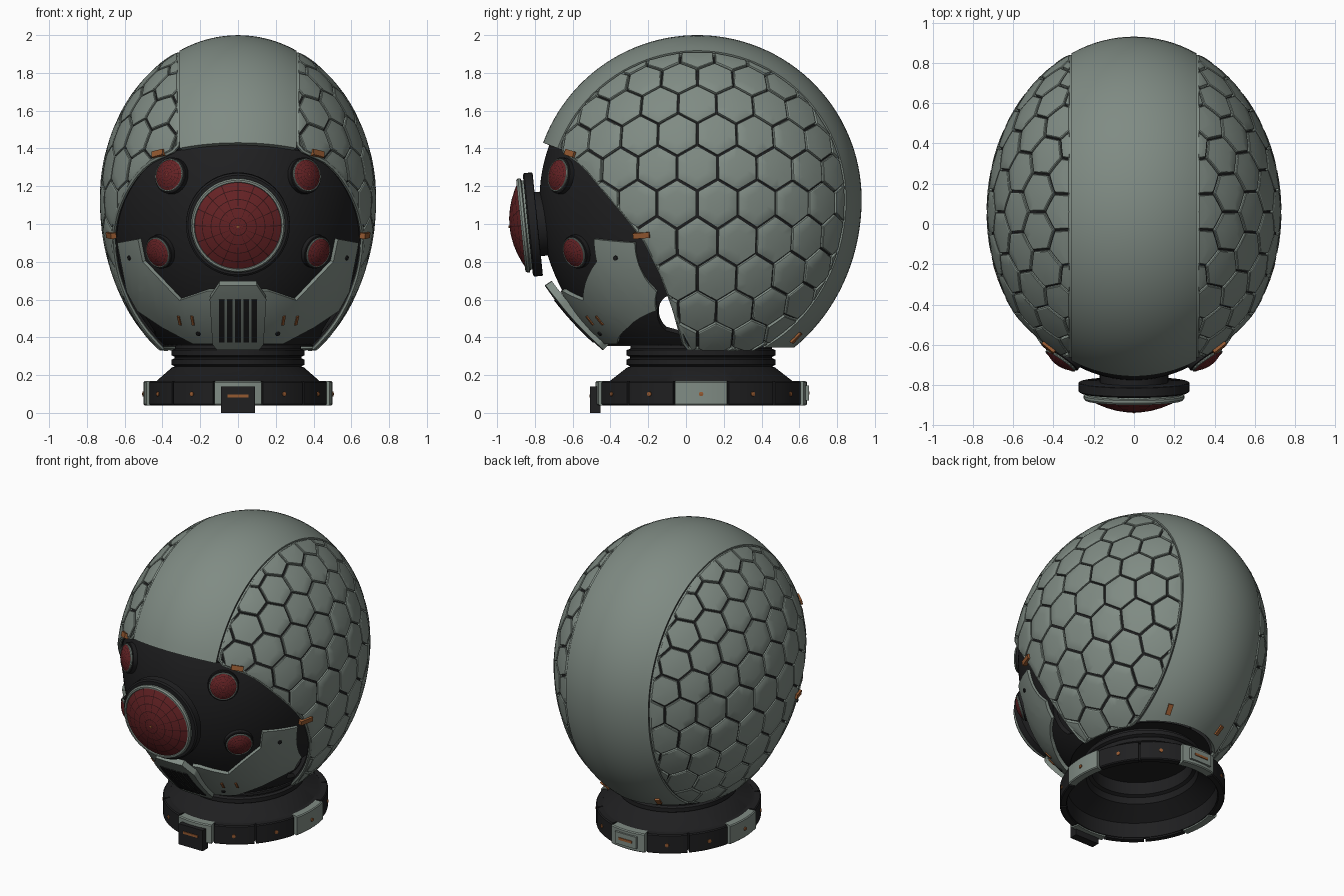
import bpy, bmesh, math
from mathutils import Vector, Matrix

if "Cube" in bpy.data.objects:
    bpy.data.objects.remove(bpy.data.objects["Cube"])

C = Vector((0, .06, 1.13))           # centre of the head shell


def mat(name, r, g, b):
    m = bpy.data.materials.new(name)
    m.diffuse_color = (r, g, b, 1)
    m.use_nodes = True
    m.node_tree.nodes["Principled BSDF"].inputs["Base Color"].default_value = m.diffuse_color
    return m


GREY = mat("armour_grey", .215, .26, .23)
BLACK = mat("matt_black", .014, .014, .015)
RED = mat("lens_red", .13, .016, .018)
DARK = mat("lens_line", .035, .007, .008)
ORANGE = mat("orange_accent", .30, .10, .03)


def surf(n, k=1.0):
    """Point on the shell for a unit direction; the lower half is taller."""
    return Vector((.73*k*n[0], .06 + .87*k*n[1], 1.13 + (.87 if n[2] > 0 else .97)*k*n[2]))


def on(x, z, k=1.0, back=False):
    c = .87 if z > 1.13 else .97
    q = max(0, 1 - (x/(.73*k))**2 - ((z-1.13)/(c*k))**2)
    return Vector((x, .06 + (1 if back else -1)*.87*k*math.sqrt(q), z))


def normal(p):
    c = .87 if p.z > 1.13 else .97
    return Vector((p.x/.73**2, (p.y-.06)/.87**2, (p.z-1.13)/c**2)).normalized()


# Side profile of the face opening, as (z, y)
CUT = [(.30, .01), (.35, -.005), (.55, -.06), (.735, -.127), (.92, -.22), (1.05, -.32),
       (1.21, -.455), (1.29, -.52), (1.345, -.58), (1.39, -.65), (1.43, -.755), (1.46, -.95)]


def cut(z):
    for (z0, y0), (z1, y1) in zip(CUT, CUT[1:]):
        if z <= z1:
            return y0 + (y1-y0)*(z-z0)/(z1-z0)
    return -9


def in_panel(p): return p.y > cut(p.z) and p.x > .315 and p.z > .345


def in_mask(p):
    bite = math.hypot(p.y + .04, p.z - .525) < .112
    return p.y < cut(p.z) + .012 and p.z > .355 and not bite


def edge(test, lo, hi):
    """Bisect between an inside and an outside parameter."""
    for _ in range(22):
        m = (lo+hi)/2
        lo, hi = (m, hi) if test(m) else (lo, m)
    return lo


def add(name, verts, faces, mats, idx=None, outward=False, thick=0, mirror=False):
    me = bpy.data.meshes.new(name)
    me.from_pydata([tuple(v) for v in verts], [], faces)
    for m in mats:
        me.materials.append(m)
    if idx:
        me.polygons.foreach_set("material_index", idx)
    bm = bmesh.new()
    bm.from_mesh(me)
    if outward:
        for f in bm.faces:
            if f.normal.dot(f.calc_center_median() - C) < 0:
                f.normal_flip()
    else:
        bmesh.ops.recalc_face_normals(bm, faces=bm.faces)
    bm.to_mesh(me)
    bm.free()
    o = bpy.data.objects.new(name, me)
    bpy.context.collection.objects.link(o)
    if thick:
        s = o.modifiers.new("thickness", 'SOLIDIFY')
        s.thickness, s.offset = thick, -1
    if mirror:
        o.modifiers.new("mirror", 'MIRROR')
    return o


def polar(name, direction, inside, k, m, thick, mirror, rays=180, rings=14):
    """Patch of the shell grown from a pole out to where the test fails."""
    verts, faces, rim = [surf(direction(0, 0), k)], [], []
    for i in range(rays):
        a = 2*math.pi*i/rays
        def t(r): return inside(surf(direction(r, a), k))
        r = 0
        while t(r + .02):
            r += .02
        r = edge(t, r, r + .02)
        verts += [surf(direction(r*j/rings, a), k) for j in range(1, rings+1)]
        rim.append(verts[-1])
        b, n = 1 + i*rings, 1 + (i+1) % rays*rings
        faces.append((0, b, n))
        faces += [(b+j, b+j+1, n+j+1, n+j) for j in range(rings-1)]
    add(name, verts, faces, [m], outward=True, thick=thick, mirror=mirror)
    return rim


def side_dir(r, a): return (math.cos(r), math.sin(r)*math.cos(a), math.sin(r)*math.sin(a))
def front_dir(r, a): return (math.sin(r)*math.cos(a), -math.cos(r), math.sin(r)*math.sin(a))


def plate(name, poly, mapping, m, thick, mirror=False, step=.04):
    """Flat outline, sliced into a grid and wrapped on a surface."""
    bm = bmesh.new()
    f = bm.faces.new([bm.verts.new((x, 0, z)) for x, z in poly])
    bmesh.ops.triangulate(bm, faces=[f])
    for ax, lo in ((0, -.8), (2, 0)):
        for i in range(45):
            co, no = Vector((0, 0, 0)), Vector((0, 0, 0))
            co[ax], no[ax] = lo + i*step + .003, 1
            bmesh.ops.bisect_plane(bm, geom=bm.verts[:]+bm.edges[:]+bm.faces[:],
                                   plane_co=co, plane_no=no, dist=1e-5)
    bm.verts.index_update()
    vs = [mapping(v.co.x, v.co.z) for v in bm.verts]
    fs = [[v.index for v in f.verts] for f in bm.faces]
    bm.free()
    return add(name, vs, fs, [m], outward=True, thick=thick, mirror=mirror)


def frame(p, n, t=(1, 0, 0)):
    n = Vector(n).normalized()
    x = (Vector(t) - n*n.dot(Vector(t))).normalized()
    return Matrix.Translation(p) @ Matrix((x, n.cross(x), n)).transposed().to_4x4()


def lathe(name, prof, m, mx, angles=48, mirror=False):
    n = angles
    vs = [mx @ Vector((r*math.cos(2*math.pi*i/n), r*math.sin(2*math.pi*i/n), h))
          for i in range(n) for r, h in prof]
    L = len(prof)
    fs = [(i*L+j, i*L+j+1, (i+1) % n*L+j+1, (i+1) % n*L+j) for i in range(n) for j in range(L-1)]
    return add(name, vs, fs, [m], mirror=mirror)


def box(name, m, mx, size, mirror=False):
    vs = [mx @ Vector((x*size[0]/2, y*size[1]/2, z*size[2]/2))
          for x in (-1, 1) for y in (-1, 1) for z in (-1, 1)]
    fs = [(0, 1, 3, 2), (4, 6, 7, 5), (0, 4, 5, 1), (2, 3, 7, 6), (0, 2, 6, 4), (1, 5, 7, 3)]
    return add(name, vs, fs, [m], mirror=mirror)


def eye(name, R, mx, sink, mirror):
    e = .003
    lathe(name+"_base", [(0, -sink), (1.08*R, -sink), (1.1*R, -sink+e), (1.1*R, .18*R),
                         (1.06*R, .21*R), (.9*R, .21*R)], BLACK, mx, mirror=mirror)
    lathe(name+"_ring", [(.95*R, .2*R), (.95*R, .25*R), (R, .27*R), (R, .32*R), (.97*R, .36*R),
                         (.93*R, .36*R), (.9*R, .3*R)], GREY, mx, mirror=mirror)
    # lens dome with a fine web of rings and spokes
    rad, ang, w, Q = [.001], [], .009, .925*R
    for k in (.2, .42, .62, .82):
        rad += [k-w, k+w]
    rad.append(1)
    for i in range(16):
        a = math.pi*i/8
        ang += [a-.012, a+.012, a+.2]
    vs = [mx @ Vector((Q*r*math.cos(a), Q*r*math.sin(a), R*(.33 + .27*(1-r*r))))
          for a in ang for r in rad]
    L, N, fs, idx = len(rad), len(ang), [], []
    for i in range(N):
        for j in range(L-1):
            n = (i+1) % N
            fs.append((i*L+j, i*L+j+1, n*L+j+1, n*L+j))
            idx.append(1 if j % 2 or i % 3 == 0 else 0)
    add(name+"_lens", vs, fs, [RED, DARK], idx, mirror=mirror)
    lathe(name+"_pin", [(.03*R, .55*R), (.03*R, .615*R), (0, .625*R)], ORANGE, mx, 10, mirror)


# Centre band over the head
verts, NX, NT = [], 16, 72
for i in range(NX+1):
    x = -.31 + .62*i/NX
    s = math.sqrt(1 - (x/.73)**2)
    def at(t): return surf((x/.73, -s*math.cos(t), s*math.sin(t)))
    t0 = edge(lambda t: at(t).y > cut(at(t).z), 1.5, 0)
    t1 = edge(lambda t: at(t).z > .345, math.pi, 4.6)
    verts += [at(t0 + (t1-t0)*j/NT) for j in range(NT+1)]
W = NT+1
add("centre_band", verts, [(i*W+j, i*W+j+1, (i+1)*W+j+1, (i+1)*W+j)
    for i in range(NX) for j in range(NT)], [GREY], outward=True, thick=.035)

# Dark side shells with a raised rim
rim = polar("side_shell", side_dir, in_panel, .98, BLACK, .02, True)
cu = bpy.data.curves.new("side_rim", 'CURVE')
cu.dimensions, cu.bevel_depth, cu.bevel_resolution = '3D', .012, 1
sp = cu.splines.new('POLY')
sp.points.add(len(rim)-1)
for q, p in zip(sp.points, rim):
    q.co = (*(p + normal(p)*.003), 1)
sp.use_cyclic_u = True
cu.materials.append(GREY)
o = bpy.data.objects.new("side_rim", cu)
bpy.context.collection.objects.link(o)
o.modifiers.new("mirror", 'MIRROR')

# Hexagonal armour tiles, trimmed to the side shell
hv, hf, P = [], [], .25


def tile(u, k=1.0): return surf(side_dir(u.length, math.atan2(u.y, u.x)), k)
def ok(u): return in_panel(tile(u, .98))


for row in range(-7, 8):
    for col in range(-7, 8):
        c = Vector(((col + (.5 if row % 2 == 0 else 0))*P, row*P*.866 - .02))
        cor = [c + Vector((math.sin(i*math.pi/3), math.cos(i*math.pi/3)))*P/1.732*.945 for i in range(6)]
        ring = [cor[i].lerp(cor[(i+1) % 6], j/4) for i in range(6) for j in range(4)]
        if max(q.length for q in ring) > 1.45:
            continue
        out = []
        for a, b in zip(ring, ring[1:] + ring[:1]):
            if ok(a):
                out.append(a)
            if ok(a) != ok(b):
                p, q = (a, b) if ok(a) else (b, a)
                out.append(p.lerp(q, edge(lambda t: ok(p.lerp(q, t)), 0, 1)))
        if len(out) < 5:
            continue
        mid = sum(out, Vector((0, 0)))/len(out)
        b, n = len(hv), len(out)
        hv.append(tile(mid, 1.003))
        for s, k in ((.5, 1.003), (.95, 1.002), (1, .998), (1, .975)):
            hv += [tile(mid.lerp(q, s), k) for q in out]
        for i in range(n):
            j = (i+1) % n
            hf.append((b, b+1+i, b+1+j))
            hf += [(b+1+r*n+i, b+1+r*n+n+i, b+1+r*n+n+j, b+1+r*n+j) for r in range(3)]
add("hex_tiles", hv, hf, [GREY], outward=True, mirror=True)

# Face mask and jaw plates
polar("face_mask", front_dir, in_mask, .96, BLACK, .03, False, 240, 20)
plate("jaw_plate", [(.53, .92), (.64, .90), (.615, .78), (.59, .64), (.535, .54), (.40, .45), (.24, .365),
                    (.11, .365), (.12, .645), (.16, .645), (.31, .595), (.505, .80)],
      lambda x, z: on(x, z, .985), GREY, .035, True)


def mouth(x, z, lift=0):
    s = (.67-z)/.335
    return Vector((x, -.745 + .3*s - .08*s*(1-s) + .5*x*x - lift, z - lift*.8))


half = [(.10, .675), (.15, .60), (.135, .36), (.11, .333)]
plate("mouth_plate", half + [(-x, z) for x, z in half[::-1]], mouth, GREY, .04)
for i in range(5):
    x = (i-2)*.043
    plate("mouth_slot", [(x-.015, .375), (x+.015, .375), (x+.015, .60), (x-.015, .60)],
          lambda x, z: mouth(x, z, .004), BLACK, .006)

# Eyes
lathe("main_eye_stub", [(0, .03), (.17, .03), (.17, -.1), (0, -.1)], BLACK,
      frame((0, -.775, 1), (0, -.995, -.1)))
eye("main_eye", .25, frame((0, -.785, 1), (0, -.995, -.1)), 0, False)
for nm, x, z, R in (("upper_eye", .35, 1.255, .088), ("lower_eye", .41, .855, .082)):
    p = on(x, z, .965)
    eye(nm, R, frame(p, normal(p)), .035, True)

# Orange tabs and bolts on the shell and jaw
for nm, p, t, size in (("brow_tab", on(.42, 1.372), (1, .2, -.05), (.075, .032, .03)),
                       ("temple_tab", on(.672, .94), (.1, 1, .1), (.09, .03, .03)),
                       ("rear_tab", on(.2, .40, 1, True), (.1, .4, .5), (.07, .03, .02)),
                       ("jaw_slot", on(.24, .49, .985), (.05, -.5, 1), (.06, .014, .012)),
                       ("jaw_slot", on(.31, .49, .985), (.05, -.5, 1), (.06, .014, .012))):
    box(nm, ORANGE, frame(p, normal(p), t), size, True)
for x, z in ((.575, .82), (.21, .42)):
    p = on(x, z, .985)
    lathe("jaw_bolt", [(.013, -.01), (.013, .006), (0, .008)], BLACK, frame(p, normal(p)), 10, True)

# Neck and collar
OV = Matrix.Translation((0, .08, 0)) @ Matrix.Diagonal((1, 1.12, 1, 1))
lathe("neck", [(.33, .37), (.335, .34), (.352, .332), (.352, .305), (.335, .296), (.335, .29), (.352, .282),
               (.352, .255), (.335, .246), (.35, .24), (.43, .17), (.462, .165), (.462, .05), (.445, .05),
               (.44, .15), (.33, .22), (.32, .26), (.30, .27), (.30, .37)], BLACK, OV, 64)
lathe("shell_floor", [(0, .365), (.39, .365), (.40, .355), (0, .355)], BLACK,
      Matrix.Translation((0, .06, 0)) @ Matrix.Diagonal((1, 1.2, 1, 1)))
for i in range(12):
    grey = i % 3 == 0
    r0, r1, vs, n = .45, .50 if grey else .488, [], 6
    for j in range(n+1):
        a = math.radians(i*30 - 14.3 + 28.6*j/n)
        for r, z in ((r0, .04), (r1-.006, .04), (r1, .046), (r1, .162), (r1-.006, .168), (r0, .168)):
            vs.append(OV @ Vector((r*math.sin(a), -r*math.cos(a), z)))
    fs = [(j*6+k, j*6+(k+1) % 6, j*6+6+(k+1) % 6, j*6+6+k) for j in range(n) for k in range(6)]
    fs += [tuple(range(6)), tuple(range(n*6, n*6+6))]
    add("collar_segment", vs, fs, [GREY if grey else BLACK])
    a = math.radians(i*30)
    d = Vector((math.sin(a), -math.cos(a), 0))
    if i not in (0, 6):
        lathe("collar_bolt", [(.012, -.01), (.012, .006), (0, .008)], ORANGE,
              frame(OV @ (d*r1 + Vector((0, 0, .1))), d, (0, 0, 1)), 10)
box("front_buckle", BLACK, Matrix.Translation((0, -.48, .07)), (.18, .055, .14))
box("front_buckle_slot", ORANGE, Matrix.Translation((0, -.508, .09)), (.11, .008, .016))
box("rear_buckle", GREY, Matrix.Translation((0, .63, .105)), (.16, .04, .08))
box("rear_buckle_slot", ORANGE, Matrix.Translation((0, .651, .105)), (.1, .008, .016))

# Apply modifiers and smooth the curved surfaces
bpy.ops.object.select_all(action='SELECT')
bpy.context.view_layer.objects.active = bpy.data.objects["face_mask"]
bpy.ops.object.convert(target='MESH')
bpy.ops.object.shade_smooth_by_angle(angle=math.radians(32))
